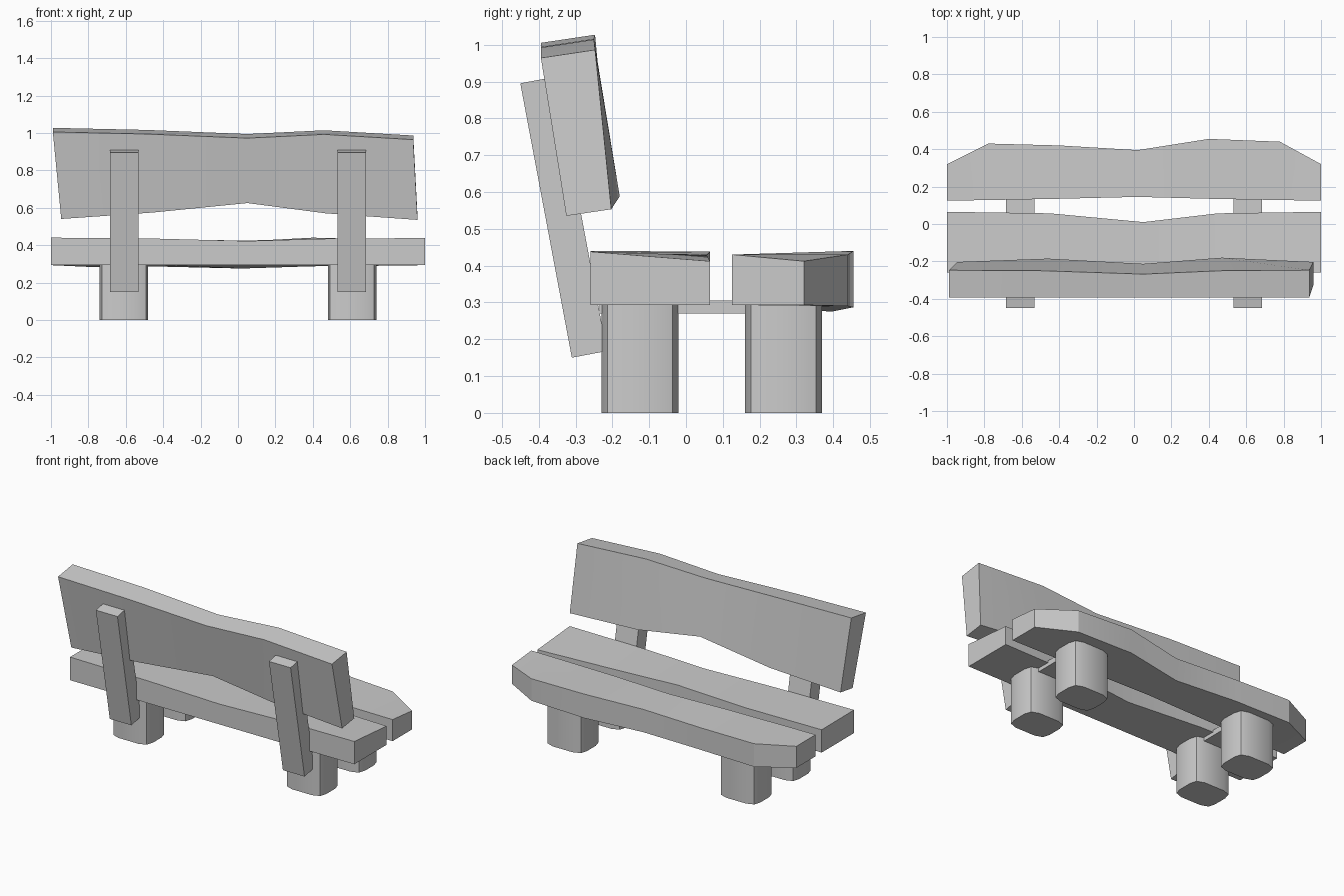
import bpy, bmesh, math


def loft(name, rings):
    """Closed solid through equal-sized rings of points."""
    bm = bmesh.new()
    rows = [[bm.verts.new(p) for p in ring] for ring in rings]
    n = len(rows[0])
    for a, b in zip(rows, rows[1:]):
        for i in range(n):
            j = (i + 1) % n
            bm.faces.new((a[i], a[j], b[j], b[i]))
    bm.faces.new(rows[0])
    bm.faces.new(rows[-1])
    bmesh.ops.recalc_face_normals(bm, faces=bm.faces)
    mesh = bpy.data.meshes.new(name)
    bm.to_mesh(mesh)
    bm.free()
    ob = bpy.data.objects.new(name, mesh)
    bpy.context.collection.objects.link(ob)
    bpy.ops.object.select_all(action='DESELECT')
    bpy.context.view_layer.objects.active = ob
    ob.select_set(True)
    bpy.ops.object.shade_smooth_by_angle(angle=math.radians(25))
    return ob


def plank(name, stations):
    """Stations: x, rear y, front y, rear top z, front top z, rear bottom z, front bottom z."""
    loft(name, [[(x, yr, br), (x, yf, bf), (x, yf, tf), (x, yr, tr)]
                for x, yr, yf, tr, tf, br, bf in stations])


# Seat planks with hewn, uneven edges
plank("seat_plank_rear", [
    (-1.00, -0.26, 0.065, 0.44, 0.438, 0.293, 0.293),
    (-0.45, -0.26, 0.057, 0.435, 0.43, 0.293, 0.293),
    (0.05, -0.26, 0.01, 0.422, 0.42, 0.293, 0.293),
    (0.45, -0.26, 0.057, 0.434, 0.428, 0.293, 0.293),
    (1.00, -0.26, 0.065, 0.438, 0.412, 0.293, 0.293)])
plank("seat_plank_front", [
    (-1.00, 0.125, 0.32, 0.43, 0.43, 0.293, 0.293),
    (-0.78, 0.128, 0.43, 0.43, 0.43, 0.293, 0.283),
    (-0.40, 0.135, 0.42, 0.43, 0.425, 0.293, 0.285),
    (0.02, 0.145, 0.395, 0.425, 0.42, 0.293, 0.275),
    (0.40, 0.135, 0.455, 0.43, 0.44, 0.293, 0.287),
    (0.78, 0.128, 0.44, 0.43, 0.43, 0.293, 0.29),
    (1.00, 0.125, 0.32, 0.43, 0.412, 0.293, 0.293)])

# Leaning backrest: top x, bottom x, front top y, front bottom y, top z, bottom z
back = [(-0.99, -0.945, -0.247, -0.203, 1.005, 0.54),
        (-0.49, -0.46, -0.25, -0.185, 0.994, 0.574),
        (0.05, 0.05, -0.268, -0.213, 0.972, 0.625),
        (0.46, 0.47, -0.25, -0.18, 0.992, 0.57),
        (0.937, 0.96, -0.247, -0.203, 0.964, 0.535)]
loft("backrest", [[(xb, -0.325, zb), (xb, yb, zb + 0.018),
                   (xt, yt, zt + 0.022), (xt, -0.394, zt)]
                  for xt, xb, yt, yb, zt, zb in back])

# Leg outline: rounded block
quarter = [(0.13, 0.045), (0.117, 0.088), (0.07, 0.105)]
outline = (quarter + [(-x, y) for x, y in reversed(quarter)]
           + [(-x, -y) for x, y in quarter]
           + [(x, -y) for x, y in reversed(quarter)])
post = [(-0.45, 0.895), (-0.31, 0.15), (-0.215, 0.168), (-0.355, 0.913)]
bar = [(-0.235, 0.27), (0.36, 0.27), (0.36, 0.305), (-0.235, 0.305)]

for side, s in (("left", -1), ("right", 1)):
    # Legs
    for end, y0 in (("rear", -0.125), ("front", 0.265)):
        loft(f"{end}_leg_{side}", [[(0.61 * s + x, y0 + y, z) for x, y in outline]
                                   for z in (0, 0.296)])
    # Back posts and the crossbars joining the planks
    for name, profile in (("back_post", post), ("crossbar", bar)):
        loft(f"{name}_{side}", [[(s * x, y, z) for y, z in profile]
                                for x in (0.533, 0.685)])
